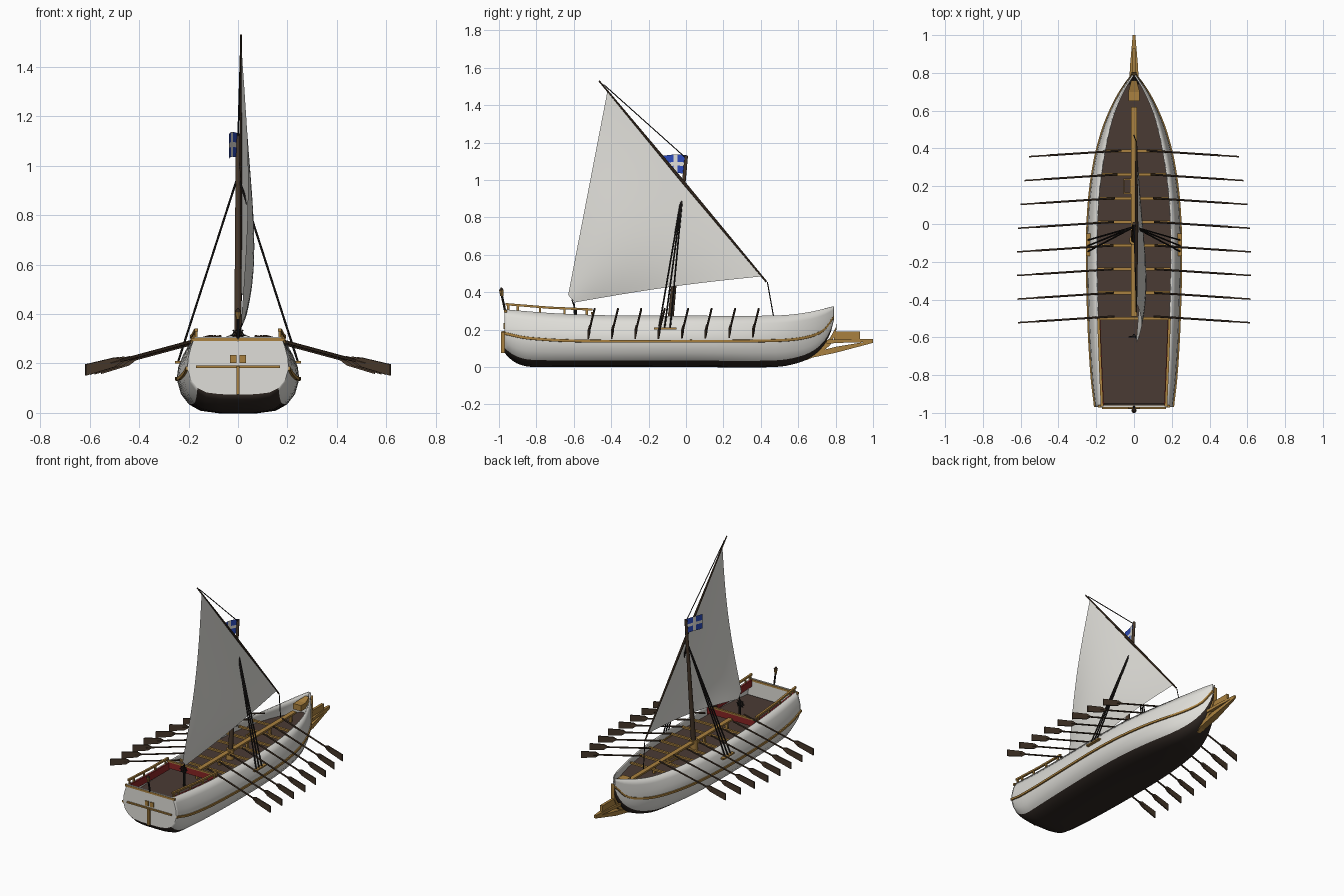
import bpy, bmesh, math
from mathutils import Vector as V

if "Cube" in bpy.data.objects:
    bpy.data.objects.remove(bpy.data.objects["Cube"])

def mat(name, r, g, b):
    m = bpy.data.materials.new(name)
    m.diffuse_color = (r, g, b, 1)
    m.use_nodes = True
    m.node_tree.nodes["Principled BSDF"].inputs["Base Color"].default_value = m.diffuse_color
    return m

WHITE = mat("off_white", .74, .73, .69)
TAR = mat("tarred_bottom", .028, .02, .016)
DECK = mat("deck_brown", .068, .043, .034)
GOLD = mat("gilded_wood", .40, .22, .05)
WOOD = mat("dark_wood", .06, .037, .022)
ROPE = mat("rope_black", .014, .012, .011)
RED = mat("red_panel", .25, .018, .018)
BLUE = mat("flag_blue", .025, .07, .5)

def finish(name, bm, mats, smooth=True):
    bmesh.ops.recalc_face_normals(bm, faces=bm.faces)
    me = bpy.data.meshes.new(name)
    bm.to_mesh(me)
    bm.free()
    for m in mats:
        me.materials.append(m)
    ob = bpy.data.objects.new(name, me)
    bpy.context.collection.objects.link(ob)
    if smooth:
        for o in bpy.context.selected_objects:
            o.select_set(False)
        ob.select_set(True)
        bpy.context.view_layer.objects.active = ob
        bpy.ops.object.shade_smooth_by_angle(angle=math.radians(35))
    return ob

def loft(name, rings, mats, closed=True, caps=True, rule=None, smooth=True):
    """Skin a list of equal-length point rings; rule(i, j) gives the material index."""
    bm = bmesh.new()
    vs = [[bm.verts.new(p) for p in r] for r in rings]
    n = len(rings[0])
    for i in range(len(vs) - 1):
        for j in range(n if closed else n - 1):
            k = (j + 1) % n
            f = bm.faces.new((vs[i][j], vs[i][k], vs[i + 1][k], vs[i + 1][j]))
            if rule:
                f.material_index = rule(i, j)
    if caps:
        bm.faces.new(vs[0])
        bm.faces.new(vs[-1])
    return finish(name, bm, mats, smooth)

def rod(name, p, q, r1, m, r2=None, n=8):
    p, q = V(p), V(q)
    d = (q - p).normalized()
    a = d.orthogonal().normalized()
    b = d.cross(a)
    ring = lambda c, r: [c + (a * math.cos(t) + b * math.sin(t)) * r
                         for t in (2 * math.pi * k / n for k in range(n))]
    return loft(name, [ring(p, r1), ring(q, r1 if r2 is None else r2)], [m])

def box(name, c, s, m):
    x, y, z = (v / 2 for v in s)
    ring = lambda h: [(c[0] + a * x, c[1] + b * y, c[2] + h)
                      for a, b in ((-1, -1), (1, -1), (1, 1), (-1, 1))]
    return loft(name, [ring(-z), ring(z)], [m], smooth=False)

def beam(name, pts, m):
    """Square beam in the y-z plane; pts are (y, z, half width, half height)."""
    return loft(name, [[(-w, y, z - h), (w, y, z - h), (w, y, z + h), (-w, y, z + h)]
                       for y, z, w, h in pts], [m], smooth=False)

def curve(*pts):
    """Smooth interpolation through (y, value) pairs."""
    def f(y):
        y = min(max(y, pts[0][0]), pts[-1][0])
        i = next(k for k in range(len(pts) - 1) if y <= pts[k + 1][0])
        (y0, a), (y1, b) = pts[i], pts[i + 1]
        sl = lambda k: (pts[min(k + 1, len(pts) - 1)][1] - pts[max(k - 1, 0)][1]) / \
                       (pts[min(k + 1, len(pts) - 1)][0] - pts[max(k - 1, 0)][0])
        h, t = y1 - y0, (y - y0) / (y1 - y0)
        return ((2*t**3 - 3*t*t + 1) * a + (t**3 - 2*t*t + t) * h * sl(i)
                + (3*t*t - 2*t**3) * b + (t**3 - t*t) * h * sl(i + 1))
    return f

# Hull lines: wale and sheer half widths, wale, sheer and keel heights
W = curve((-.97, .205), (-.8, .224), (-.5, .241), (-.1, .248), (.15, .235), (.35, .205),
          (.5, .165), (.6, .125), (.68, .085), (.74, .047), (.79, .009))
S = curve((-.97, .175), (-.5, .194), (-.1, .2), (.15, .19), (.35, .164), (.5, .134),
          (.6, .105), (.7, .062), (.76, .028), (.79, .008))
WZ = curve((-.97, .18), (-.85, .155), (-.6, .14), (0, .138), (.5, .142), (.65, .16), (.74, .2), (.79, .27))
SZ = curve((-.97, .308), (-.7, .287), (-.4, .276), (.1, .274), (.5, .276), (.65, .292), (.79, .324))
K = curve((-.97, .075), (-.93, .035), (-.88, .01), (-.82, 0), (0, 0), (.48, 0), (.6, .022),
          (.68, .06), (.74, .12), (.775, .19), (.79, .25))
ys = [-.97, -.95, -.93, -.905, -.88, -.85] + [-.82 + .065 * i for i in range(21)] + \
     [.53, .57, .6, .63, .66, .69, .715, .74, .76, .775, .785, .79]

def section(y):
    w, s, wz, sz, k = W(y), S(y), WZ(y), SZ(y), K(y)
    half = [(w * a, k + (wz - k) * b) for a, b in
            ((.35, .005), (.62, .07), (.8, .25), (.93, .55), (1, 1))]
    half += [(s + (w - s) * a, wz + (sz - wz) * b) for a, b in ((.87, .35), (.48, .7), (0, 1))]
    return [(-x, y, z) for x, z in reversed(half)] + [(0, y, k)] + [(x, y, z) for x, z in half]

hull = loft("hull", [section(y) for y in ys], [WHITE, TAR], closed=False, caps=False,
            rule=lambda i, j: 1 if 5 <= j <= 10 else 0)
sol = hull.modifiers.new("planking", "SOLIDIFY")
sol.thickness, sol.offset = .008, -1

# Transom, windows, rudder and stern trim
loft("transom", [[(x, y, z) for x, _, z in section(-.97)] for y in (-.97, -.962)], [WHITE], smooth=False)
box("transom_band", (0, -.974, .187), (.34, .012, .01), GOLD)
box("rudder", (0, -.977, .132), (.014, .022, .115), GOLD)
for x in (-.02, .02):
    box("stern_window", (x, -.973, .218), (.026, .008, .032), GOLD)
box("stern_rail", (0, -.965, .297), (.38, .014, .014), GOLD)
rod("lantern_post", (0, -.965, .29), (0, -.985, .385), .006, ROPE)
rod("lantern", (0, -.985, .38), (0, -.987, .41), .008, GOLD, .012)
rod("lantern_cap", (0, -.987, .41), (0, -.988, .424), .014, WOOD, .003)

# Deck and central gangway
loft("deck", [[(s * (W(y) - .014), y, z) for s, z in ((-1, .186), (1, .186), (1, .196), (-1, .196))]
              for y in ys if -.965 < y < .745], [DECK], smooth=False)
box("gangway", (0, .065, .25), (.032, 1.11, .012), GOLD)
for y in (-.45, -.2, .1, .35, .58):
    box("gangway_post", (0, y, .22), (.016, .016, .056), GOLD)
beam("bow_bitts", [(.65, .27, .03, .02), (.7, .27, .03, .02), (.76, .285, .014, .02)], GOLD)
for dx, dy, sx, sy in ((-.017, 0, .006, .08), (.017, 0, .006, .08), (0, -.037, .04, .006), (0, .037, .04, .006)):
    box("hatch_frame", (-.035 + dx, .2 + dy, .245), (sx, sy, .012), GOLD)

# Wales, quarter rails, red panels and shroud channels on both sides
for s in (-1, 1):
    loft("wale", [[(s * (W(y) + dx), y + .002 * (y > .78), WZ(y) + dz) for dx, dz in
                   ((-.006, -.008), (.007, -.007), (.007, .007), (-.006, .008))] for y in ys], [GOLD], smooth=False)
    loft("quarter_panel", [[(s * (S(y) - dx), y, SZ(y) + dz) for dx, dz in
                            ((.006, -.05), (.006, -.002), (.016, -.002), (.016, -.05))]
                           for y in (-.955, -.8, -.65, -.5)], [RED], smooth=False)
    loft("quarter_rail", [[(s * (S(y) - .006 + dx), y, z + dz) for dx, dz in
                           ((-.007, -.006), (.007, -.006), (.007, .006), (-.007, .006))]
                          for y, z in ((-.965, .336), (-.73, .317), (-.5, .307))], [GOLD], smooth=False)
    for y in (-.95, -.9, -.78, -.65, -.53):
        box("rail_post", (s * (S(y) - .006), y, SZ(y) + .01), (.01, .012, .04), GOLD)
    box("channel", (s * .238, -.11, .205), (.034, .12, .01), GOLD)
    for y in (-.145, -.115, -.085):
        rod("shroud", (0, -.015, .96), (s * .243, y, .205), .0045, ROPE, n=6)

# Quarterdeck bulkhead
box("quarter_bulkhead", (0, -.5, .262), (.37, .01, .044), RED)
box("bulkhead_rail", (0, -.5, .288), (.38, .014, .01), GOLD)

# Steering wheel
rod("wheel_post", (0, -.59, .19), (0, -.59, .315), .008, ROPE)
for k in range(4):
    a = k * math.pi / 4
    d = V((math.cos(a), 0, math.sin(a))) * .03
    c = V((0, -.598, .315))
    rod("wheel_spoke", c - d, c + d, .003, ROPE, n=6)
loft("wheel_rim", [[(r * math.cos(a), y, .315 + r * math.sin(a)) for r, y in
                    ((.018, -.602), (.023, -.602), (.023, -.594), (.018, -.594))]
                   for a in (k * math.pi / 8 for k in range(17))], [ROPE], caps=False)

# Rowing benches and oars
for i in range(8):
    y = .386 - .125 * i
    reach = (.555, .58, .6, .615, .62, .62, .617, .615)[i]
    w = S(y)
    if i < 7:
        box("thwart", (0, y, .24), (2 * w - .005, .016, .012), GOLD)
    for s in (-1, 1):
        at = lambda x: V((s * x, y - .033 * (x - .11) / .5, .287 - .27 * (x - w)))
        rod("oar_shaft", at(w - .09), at(reach - .1), .0055, WOOD, n=6)
        ring = lambda x, h: [at(x) + V((0, dy, dz)) for dy, dz in
                             ((-.004, -h), (.004, -h), (.004, h), (-.004, h))]
        loft("oar_blade", [ring(reach - .14, .006), ring(reach - .115, .019), ring(reach, .023)],
             [WOOD], smooth=False)

# Stem post and beak
beam("stem_post", [(.805, .285, .012, .01), (.803, .2, .014, .016), (.77, .135, .016, .02),
                   (.7, .075, .016, .014), (.64, .045, .012, .01)], GOLD)
beam("beak_lower", [(.64, .055, .02, .012), (.8, .092, .022, .016), (1, .135, .006, .006)], GOLD)
beam("beak_upper", [(.75, .135, .026, .01), (.85, .14, .02, .01), (1, .142, .007, .008)], GOLD)
box("beak_plate", (0, .86, .168), (.018, .14, .046), GOLD)

# Mast, yard and ropes
rod("mast", (0, -.09, .18), (0, .002, 1.13), .017, WOOD, .009, n=12)
rod("mast_step", (0, -.088, .19), (0, -.085, .265), .026, GOLD, n=12)
mid = (.014, -.02, .995)
rod("yard_upper", mid, (.012, -.465, 1.53), .009, WOOD, .004)
rod("yard_lower", mid, (.012, .43, .455), .009, WOOD, .005)
rod("peak_halyard", (0, .002, 1.115), (.012, -.44, 1.51), .003, ROPE, n=6)
rod("tack_rope", (.012, .435, .455), (0, .468, .27), .003, ROPE, n=6)
rod("sheet_rope", (.015, -.61, .36), (0, -.59, .3), .003, ROPE, n=6)

# Lateen sail: yard edge sweeping down to a short clew
peak, tack = V((0, -.42, 1.475)), V((0, .41, .485))
clew_a, clew_b = V((0, -.63, .385)), V((0, -.595, .345))
rows = []
for i in range(17):
    v = i / 16
    a, b = peak.lerp(clew_a, v), tack.lerp(clew_b, v)
    row = []
    for j in range(17):
        u = j / 16
        p = a.lerp(b, u)
        p.x = .014 + .052 * math.sin(math.pi * v) * (.5 + .5 * math.sin(math.pi * u))
        p.z += .012 * math.sin(math.pi * v) * u ** 4
        row.append(p)
    rows.append(row)
loft("sail", rows, [WHITE], closed=False, caps=False)

# Flag with a pale cross, coloured by cell
fy = [0, .025, .05, .072, .1, .135]
fz = [0, .04, .06, .1]
loft("flag", [[(-.036 * math.sin(d / .135 * 1.7), .004 - d, 1.032 + h + .012 * math.sin(d * 30) * .4)
               for h in fz] for d in fy], [BLUE, WHITE], closed=False, caps=False,
     rule=lambda i, j: 1 if j == 1 or i == 2 else 0)
